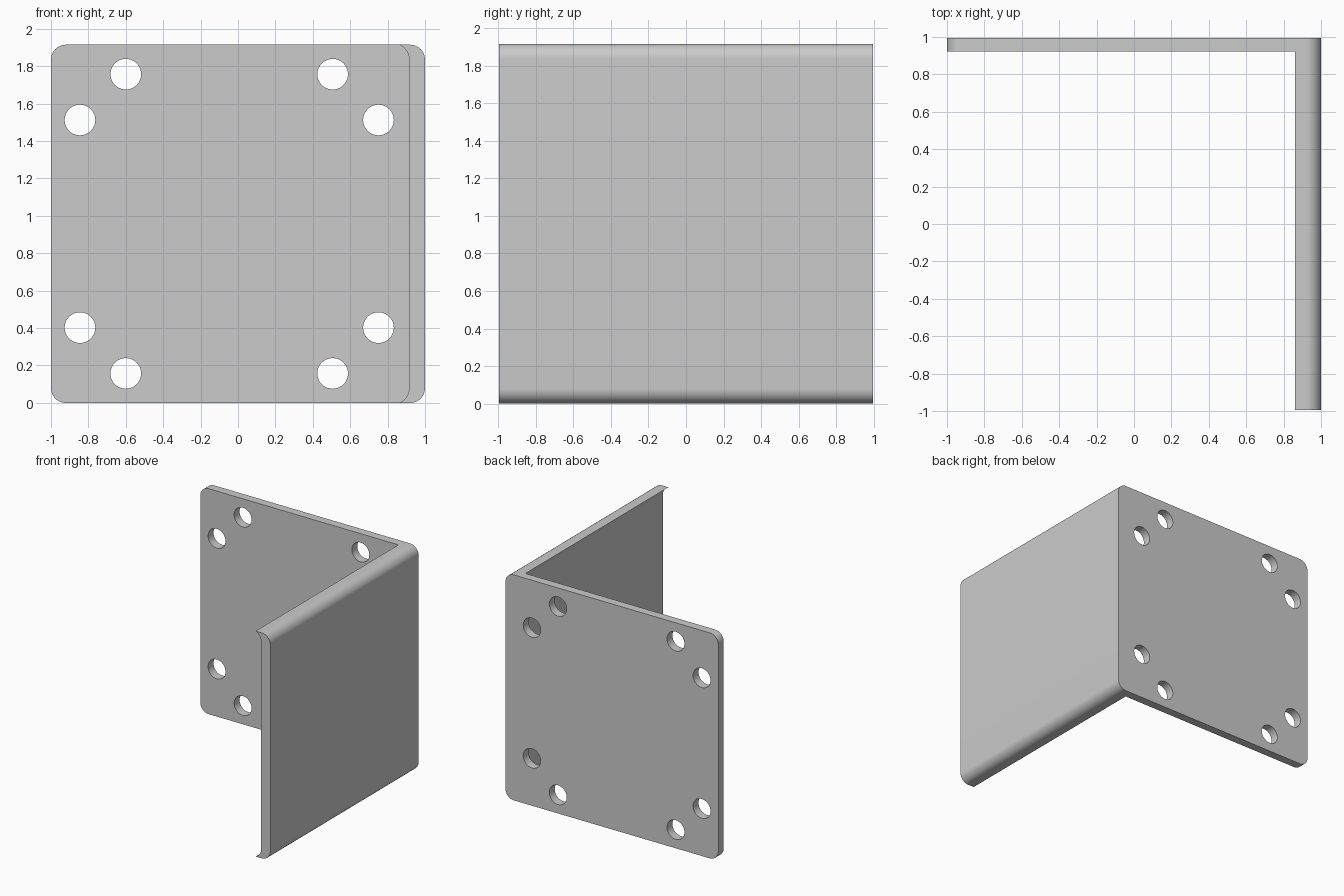
import bpy
import bmesh
from math import sin, cos, pi, acos
from mathutils import Matrix, Vector

if "Cube" in bpy.data.objects:
    bpy.data.objects.remove(bpy.data.objects["Cube"], do_unlink=True)

HEIGHT, DEPTH, CORNER = 1.915, 0.995, 0.08
PLATE_FRONT = 0.922
MID = HEIGHT / 2

steel = bpy.data.materials.new("Grey steel")
steel.use_nodes = True
steel.diffuse_color = (0.6, 0.6, 0.6, 1)
steel.node_tree.nodes["Principled BSDF"].inputs["Base Color"].default_value = (0.6, 0.6, 0.6, 1)


def arc(cx, cz, radius, start, end, steps=12):
    angles = [start + (end - start) * i / steps for i in range(steps + 1)]
    return [(cx + radius * cos(a), cz + radius * sin(a)) for a in angles]


def make_object(name, bm):
    bmesh.ops.recalc_face_normals(bm, faces=bm.faces)
    mesh = bpy.data.meshes.new(name)
    bm.to_mesh(mesh)
    bm.free()
    mesh.materials.append(steel)
    obj = bpy.data.objects.new(name, mesh)
    bpy.context.collection.objects.link(obj)
    return obj


def extrude_profile(name, points, y0, y1):
    bm = bmesh.new()
    face = bm.faces.new([bm.verts.new((x, y0, z)) for x, z in points])
    grown = bmesh.ops.extrude_face_region(bm, geom=[face], use_keep_orig=True)
    moved = [v for v in grown["geom"] if isinstance(v, bmesh.types.BMVert)]
    bmesh.ops.translate(bm, verts=moved, vec=(0, y1 - y0, 0))
    return make_object(name, bm)


def apply_boolean(target, tool, operation):
    mod = target.modifiers.new(operation.title(), 'BOOLEAN')
    mod.object, mod.operation, mod.solver = tool, operation, 'EXACT'
    bpy.context.view_layer.objects.active = target
    bpy.ops.object.modifier_apply(modifier=mod.name)
    bpy.data.objects.remove(tool, do_unlink=True)


# Rounded corners shared by the plate and the outside of the flange
low, high, side = CORNER, HEIGHT - CORNER, 1 - CORNER
right_edge = arc(side, low, CORNER, -pi / 2, 0) + arc(side, high, CORNER, 0, pi / 2)
left_edge = arc(-side, high, CORNER, pi / 2, pi) + arc(-side, low, CORNER, pi, 1.5 * pi)

# Back mounting plate
bracket = extrude_profile("angle_bracket", right_edge + left_edge, PLATE_FRONT, DEPTH)

# Side flange with lips curling inward along its top and bottom
inner = 0.087
lip = acos((inner - 0.053) / inner)
inner_edge = arc(0.915 - inner, high, inner, lip, 0) + arc(0.915 - inner, low, inner, 0, -lip)
inner_edge[0] = (inner_edge[0][0], HEIGHT)
inner_edge[-1] = (inner_edge[-1][0], 0)
flange = extrude_profile("side_flange", right_edge + inner_edge, -DEPTH, DEPTH)
apply_boolean(bracket, flange, 'UNION')

# Bolt holes, a pair near each corner of the plate
bm = bmesh.new()
for sx in (-1, 1):
    for sz in (-1, 1):
        for dx, dz in ((0.798, 0.555), (0.553, 0.8)):
            place = Matrix.Translation(Vector((-0.047 + sx * dx, PLATE_FRONT, MID + sz * dz)))
            bmesh.ops.create_cone(bm, cap_ends=True, segments=40, radius1=0.082, radius2=0.082,
                                  depth=0.4, matrix=place @ Matrix.Rotation(pi / 2, 4, 'X'))
holes = make_object("bolt_hole_cutter", bm)
holes.hide_render = True
apply_boolean(bracket, holes, 'DIFFERENCE')

# Smooth the bends and keep the edges crisp
bpy.ops.object.select_all(action='DESELECT')
bracket.select_set(True)
bpy.context.view_layer.objects.active = bracket
bpy.ops.object.shade_smooth_by_angle(angle=pi / 6)
